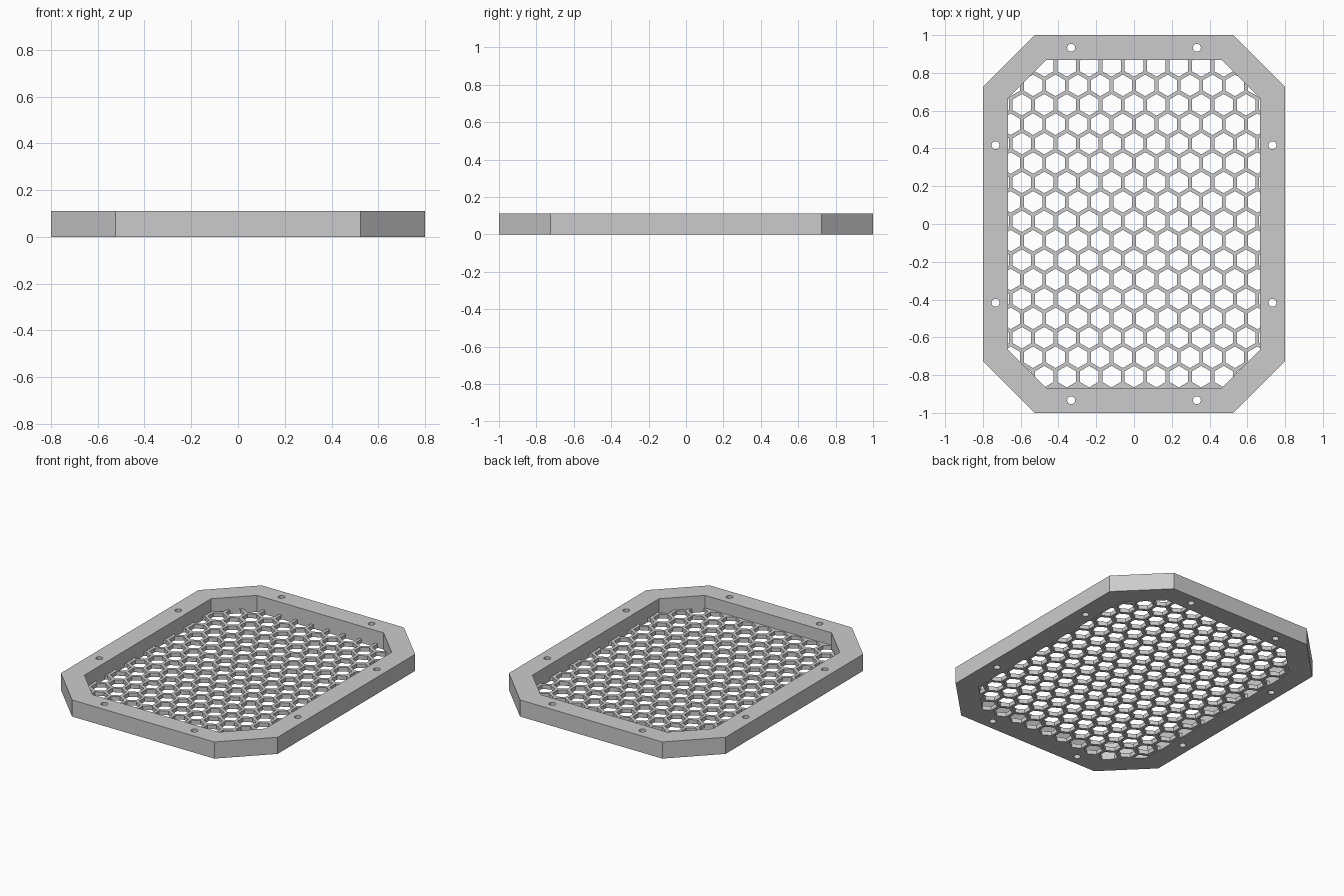
import bpy
import bmesh
from math import cos, sin, pi, sqrt

HEIGHT = 0.111
GRILLE_THICKNESS = 0.027
PITCH = 0.1187            # distance between neighbouring cells
WALL = 0.02               # width of the honeycomb bars
INNER = (0.667, 0.867, 0.2)

cube = bpy.data.objects.get("Cube")
if cube:
    bpy.data.objects.remove(cube, do_unlink=True)

grey = bpy.data.materials.new("light_grey")
grey.use_nodes = True
colour = (0.6, 0.6, 0.6, 1)
grey.diffuse_color = colour
grey.node_tree.nodes["Principled BSDF"].inputs["Base Color"].default_value = colour


def octagon(half_x, half_y, chamfer):
    """Rectangle outline with chamfered corners, counter-clockwise."""
    a, b = half_x - chamfer, half_y - chamfer
    right = [(a, -half_y), (half_x, -b), (half_x, b), (a, half_y)]
    return right + [(-x, -y) for x, y in right]


def polygon(cx, cy, radius, sides):
    """Regular outline with one corner pointing along +y."""
    angles = [pi / 2 + 2 * pi * i / sides for i in range(sides)]
    return [(cx + radius * cos(t), cy + radius * sin(t)) for t in angles]


def prisms(name, outlines, bottom, top):
    """One object made of an upright prism for each outline."""
    bm = bmesh.new()
    for outline in outlines:
        low = [bm.verts.new((x, y, bottom)) for x, y in outline]
        high = [bm.verts.new((x, y, top)) for x, y in outline]
        bm.faces.new(low[::-1])
        bm.faces.new(high)
        for i in range(len(low)):
            j = (i + 1) % len(low)
            bm.faces.new((low[i], low[j], high[j], high[i]))
    mesh = bpy.data.meshes.new(name)
    bm.to_mesh(mesh)
    bm.free()
    mesh.materials.append(grey)
    obj = bpy.data.objects.new(name, mesh)
    bpy.context.collection.objects.link(obj)
    return obj


def cut(target, cutter):
    """Subtract the cutter from the target and discard it."""
    cutter.hide_render = True
    mod = target.modifiers.new("cut", 'BOOLEAN')
    mod.operation = 'DIFFERENCE'
    mod.solver = 'EXACT'
    mod.object = cutter
    bpy.context.view_layer.objects.active = target
    bpy.ops.object.modifier_apply(modifier=mod.name)
    bpy.data.objects.remove(cutter, do_unlink=True)


# Frame with its opening and eight screw holes
frame = prisms("frame", [octagon(0.8, 1.0, 0.275)], 0, HEIGHT)
openings = [octagon(*INNER)]
for sx in (-1, 1):
    for sy in (-1, 1):
        for x, y in ((0.333, 0.933), (0.733, 0.417)):
            openings.append(polygon(sx * x, sy * y, 0.021, 16))
cut(frame, prisms("frame_cutter", openings, -0.1, HEIGHT + 0.1))

# Honeycomb grille flush with the underside
grille = prisms("honeycomb_grille", [octagon(*INNER)], 0, GRILLE_THICKNESS)
cell_radius = (PITCH - WALL) / sqrt(3)
cells = []
for row in range(18):
    y = -0.808 + row * PITCH * sqrt(3) / 2
    shift = 0.5 * (row % 2)
    for column in range(-7, 7):
        x = (column + shift) * PITCH
        inside = abs(x) < INNER[0] + cell_radius and abs(y) < INNER[1] + cell_radius
        if inside and abs(x) + abs(y) < sum(INNER[:2]) - INNER[2] + 2 * cell_radius:
            cells.append(polygon(x, y, cell_radius, 6))
cut(grille, prisms("cell_cutter", cells, -0.1, 0.1))
